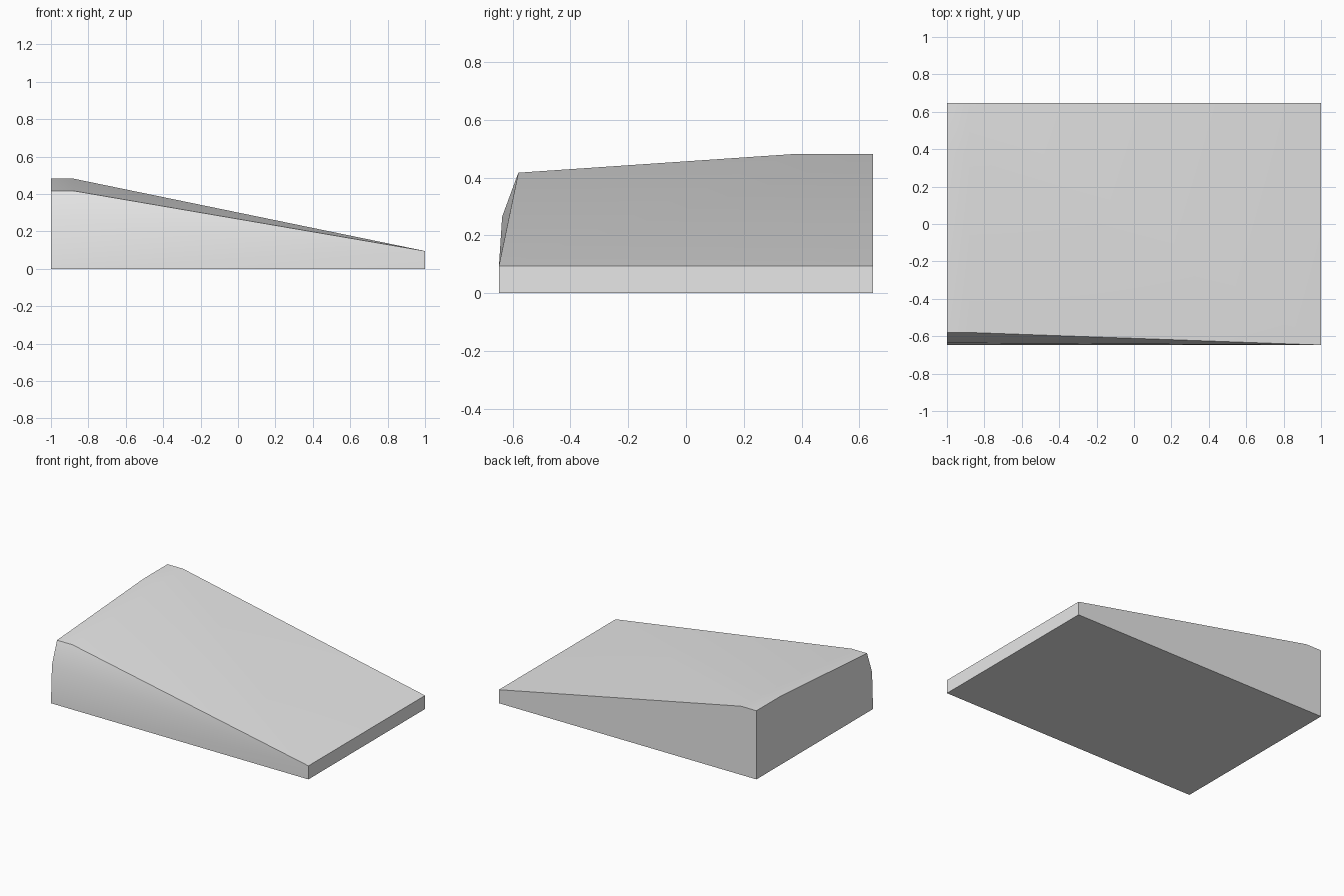
import bpy
import bmesh
import math

cube = bpy.data.objects.get("Cube")
if cube:
    bpy.data.objects.remove(cube, do_unlink=True)

grey = bpy.data.materials.new("light_grey")
grey.use_nodes = True
colour = (0.8, 0.8, 0.8, 1)
grey.diffuse_color = colour
grey.node_tree.nodes["Principled BSDF"].inputs["Base Color"].default_value = colour

HALF_DEPTH = 0.647
LOW, HIGH = 0.095, 0.482

# Wedge: tall end, flat crest, then a straight slope to the thin end
crest = [(-0.58, 0.417), (0.38, HIGH), (HALF_DEPTH, HIGH)]
points = [(x, y, z) for x in (-1, -0.88) for y, z in crest]
points += [(x, y, 0) for x in (-1, 1) for y in (-HALF_DEPTH, HALF_DEPTH)]
points += [(1, y, LOW) for y in (-HALF_DEPTH, HALF_DEPTH)]
points.append((-1, -0.636, 0.265))  # rounded front shoulder

bm = bmesh.new()
for p in points:
    bm.verts.new(p)
bmesh.ops.convex_hull(bm, input=bm.verts)
bmesh.ops.dissolve_limit(bm, angle_limit=math.radians(0.2),
                         verts=bm.verts, edges=bm.edges)
bmesh.ops.recalc_face_normals(bm, faces=bm.faces)
mesh = bpy.data.meshes.new("wedge_block")
bm.to_mesh(mesh)
bm.free()
mesh.materials.append(grey)

wedge = bpy.data.objects.new("wedge_block", mesh)
bpy.context.collection.objects.link(wedge)
bpy.ops.object.select_all(action="DESELECT")
wedge.select_set(True)
bpy.context.view_layer.objects.active = wedge
bpy.ops.object.shade_smooth_by_angle(angle=math.radians(30))
